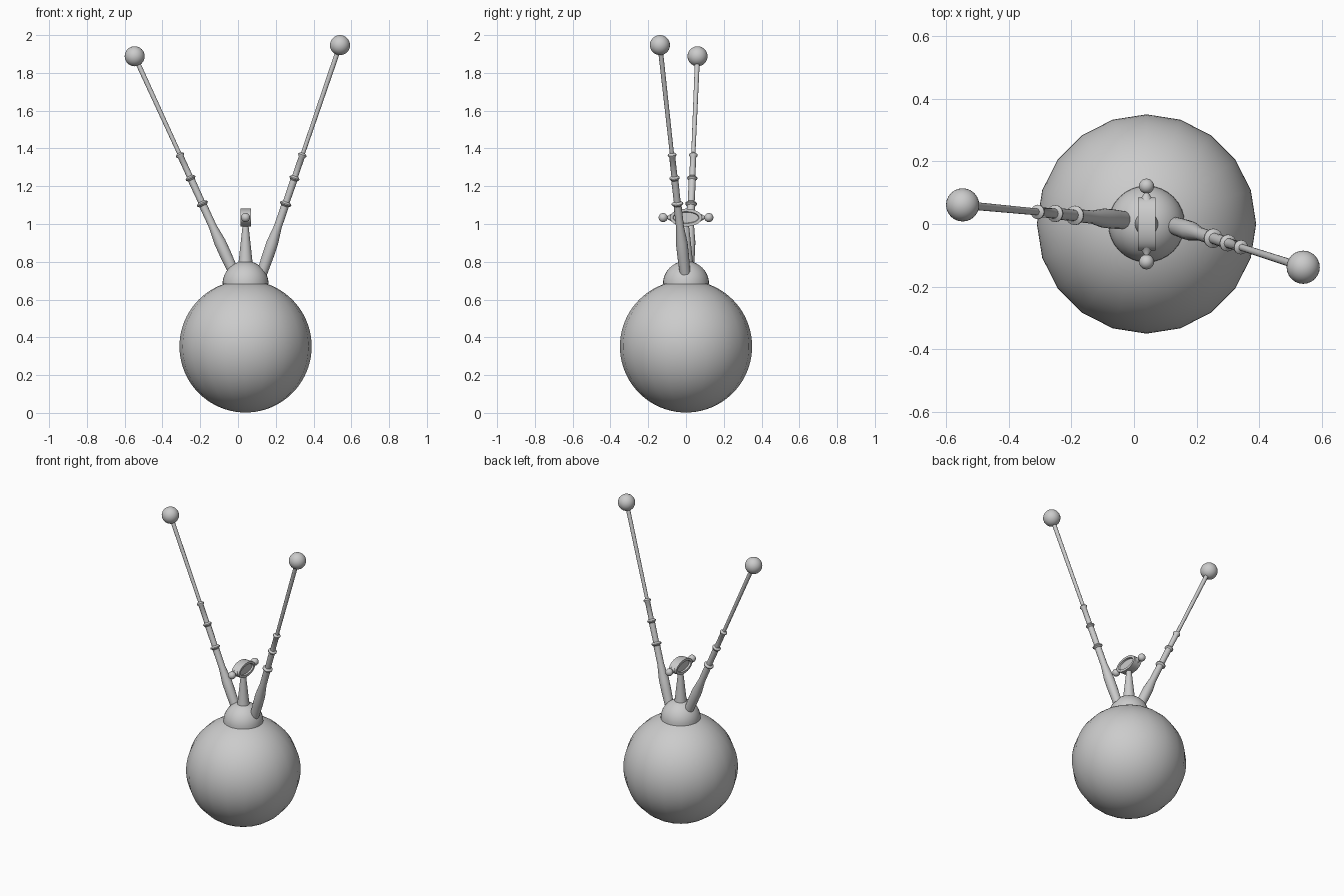
import bpy, bmesh, math
from mathutils import Vector

if "Cube" in bpy.data.objects:
    bpy.data.objects.remove(bpy.data.objects["Cube"])

CX = 0.04  # the body axis sits slightly off centre


def finish(bm, name, angle=40):
    bmesh.ops.recalc_face_normals(bm, faces=bm.faces)
    me = bpy.data.meshes.new(name)
    bm.to_mesh(me)
    bm.free()
    ob = bpy.data.objects.new(name, me)
    bpy.context.collection.objects.link(ob)
    bpy.ops.object.select_all(action='DESELECT')
    ob.select_set(True)
    bpy.context.view_layer.objects.active = ob
    bpy.ops.object.shade_smooth_by_angle(angle=math.radians(angle))
    return ob


def lathe(name, profile, segs, base, axis=(0, 0, 1)):
    """Revolve (radius, height) points about an axis through base."""
    bm = bmesh.new()
    verts = [bm.verts.new((r, 0, h)) for r, h in profile]
    edges = [bm.edges.new(p) for p in zip(verts, verts[1:])]
    bmesh.ops.spin(bm, geom=verts + edges, cent=(0, 0, 0), axis=(0, 0, 1),
                   angle=math.tau, steps=segs, use_duplicate=False)
    bmesh.ops.remove_doubles(bm, verts=bm.verts, dist=1e-5)
    ob = finish(bm, name)
    ob.rotation_mode = 'QUATERNION'
    ob.rotation_quaternion = Vector((0, 0, 1)).rotation_difference(Vector(axis))
    ob.location = base
    return ob


def arc(radius, start, end, n):
    pts = []
    for i in range(n + 1):
        a = math.radians(start + (end - start) * i / n)
        pts.append((max(0, radius * math.cos(a)), radius * math.sin(a)))
    return pts


# round body and the cap on top
lathe("ball_base", arc(0.35, -90, 90, 40), 20, (CX, 0, 0.352))
lathe("dome_cap", [(0, 0)] + arc(0.122, 0, 90, 12), 32, (CX, 0, 0.682))

# tapered post carrying the knob
lathe("centre_post", [(0, 0), (0.039, 0), (0.015, 0.22), (0.015, 0.24), (0, 0.24)],
      20, (CX, 0, 0.78))

# oval knob with recessed faces on both sides
bm = bmesh.new()
n = 32
rings = []
for x, s in ((-0.018, 0.68), (-0.028, 0.74), (-0.028, 1), (0.028, 1), (0.028, 0.74), (0.018, 0.68)):
    inset = (1 - s) * 0.06
    rings.append([bm.verts.new((x, (0.085 - inset) * math.cos(math.tau * i / n),
                                (0.047 - inset) * math.sin(math.tau * i / n)))
                  for i in range(n)])
for a, b in zip(rings, rings[1:]):
    for i in range(n):
        j = (i + 1) % n
        bm.faces.new((a[i], a[j], b[j], b[i]))
bm.faces.new(rings[0])
bm.faces.new(rings[-1])
finish(bm, "oval_knob", 30).location = (CX, 0, 1.034)

# small handles at either end of the knob
for side, label in ((-1, "front"), (1, "back")):
    pin = [(0, 0), (0.022, 0), (0.008, 0.022), (0.008, 0.04), (0, 0.04)]
    lathe(label + "_knob_pin", pin, 16, (CX, side * 0.075, 1.034), (0, side, 0))
    lathe(label + "_knob_ball", arc(0.024, -90, 90, 12), 20, (CX, side * 0.121, 1.034))


# telescopic aerials: tapered sections, collars and a ball tip
def aerial(label, base, tip):
    base, tip = Vector(base), Vector(tip)
    d = tip - base
    scale = d.length / d.z
    prof = [(0, 0), (0.028, 0), (0.031, 0.1), (0.031, 0.17), (0.021, 0.26)]
    for z, collar, before, after in ((1.107, 0.031, 0.021, 0.018),
                                     (1.243, 0.027, 0.019, 0.016),
                                     (1.365, 0.023, 0.016, 0.011)):
        h = (z - base.z) * scale
        prof += [(before, h - 0.012), (collar, h - 0.003), (collar, h + 0.003), (after, h + 0.012)]
    prof += [(0.013, d.length), (0, d.length)]
    lathe(label + "_aerial", prof, 16, base, d)
    lathe(label + "_aerial_tip", arc(0.053, -90, 90, 16), 24, tip)


aerial("left", (-0.025, 0.012, 0.75), (-0.547, 0.061, 1.888))
aerial("right", (0.127, -0.005, 0.74), (0.54, -0.138, 1.947))
